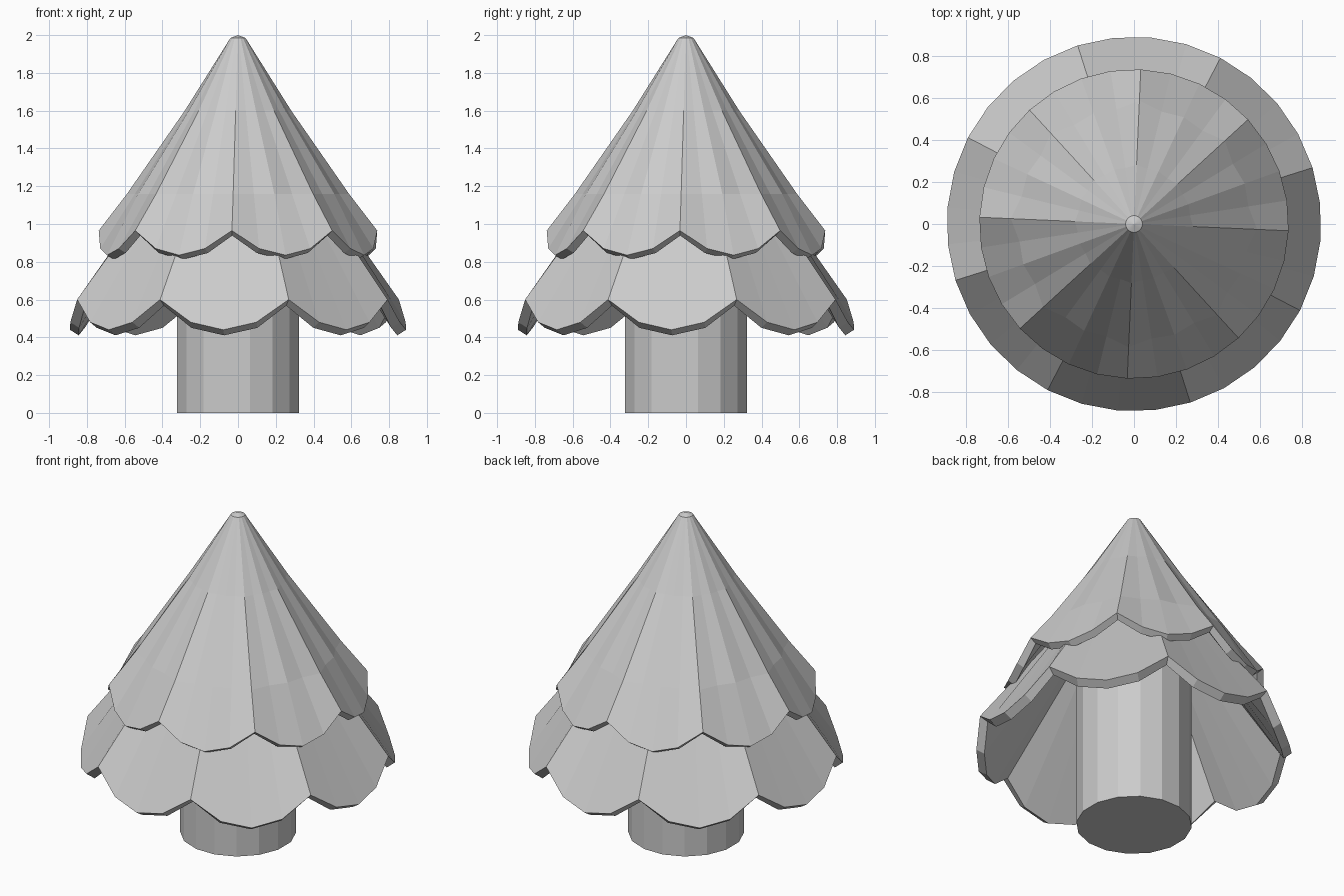
import bpy, bmesh
from math import sin, cos, pi, radians

if "Cube" in bpy.data.objects:
    bpy.data.objects.remove(bpy.data.objects["Cube"])

PETALS, SEG = 8, 4          # scallops per tier, segments per scallop
N = PETALS * SEG


def tier(name, rings, notch_deg, thickness, cap_z=None):
    """Conical skirt with a scalloped rim. Each ring is (radii, heights),
    given across one scallop beginning at the notch, from the top down."""
    bm = bmesh.new()

    def ring(radii, heights):
        out = []
        for i in range(N):
            a = radians(notch_deg) + 2 * pi * i / N
            r = radii[i % SEG]
            out.append(bm.verts.new((r * cos(a), r * sin(a), heights[i % SEG])))
        return out

    loops = [ring(r, z) for r, z in rings]
    for up, low in zip(loops, loops[1:]):
        for i in range(N):
            j = (i + 1) % N
            bm.faces.new((up[i], low[i], low[j], up[j]))
    if cap_z is not None:
        tip = bm.verts.new((0, 0, cap_z))
        for i in range(N):
            bm.faces.new((tip, loops[0][i], loops[0][(i + 1) % N]))
    mesh = bpy.data.meshes.new(name)
    bm.to_mesh(mesh)
    bm.free()
    ob = bpy.data.objects.new(name, mesh)
    bpy.context.collection.objects.link(ob)
    # leaf thickness, grown inward
    mod = ob.modifiers.new("thickness", 'SOLIDIFY')
    mod.thickness = thickness
    mod.offset = -1
    return ob


# trunk, flat side toward the front
bpy.ops.mesh.primitive_cylinder_add(vertices=16, radius=0.328, depth=1.2,
                                    location=(0, 0, 0.6))
trunk = bpy.context.object
trunk.name = "trunk"
for v in trunk.data.vertices:
    x, y, a = v.co.x, v.co.y, pi / 16
    v.co.x, v.co.y = x * cos(a) - y * sin(a), x * sin(a) + y * cos(a)

# lower foliage skirt
tier("lower_foliage",
     [([0.32] * 4, [1.36] * 4),
      ([0.893] * 4, [0.60, 0.48, 0.44, 0.48])], 17.5, 0.055)

# upper foliage cone with blunt tip and ridges running up from the notches
tier("upper_foliage",
     [([0.04] * 4, [1.985] * 4),
      ([0.282, 0.27, 0.277, 0.27], [1.60] * 4),
      ([0.588, 0.552, 0.562, 0.552], [1.16] * 4),
      ([0.738] * 4, [0.965, 0.87, 0.835, 0.87])], -2.5, 0.045, cap_z=2.0)
